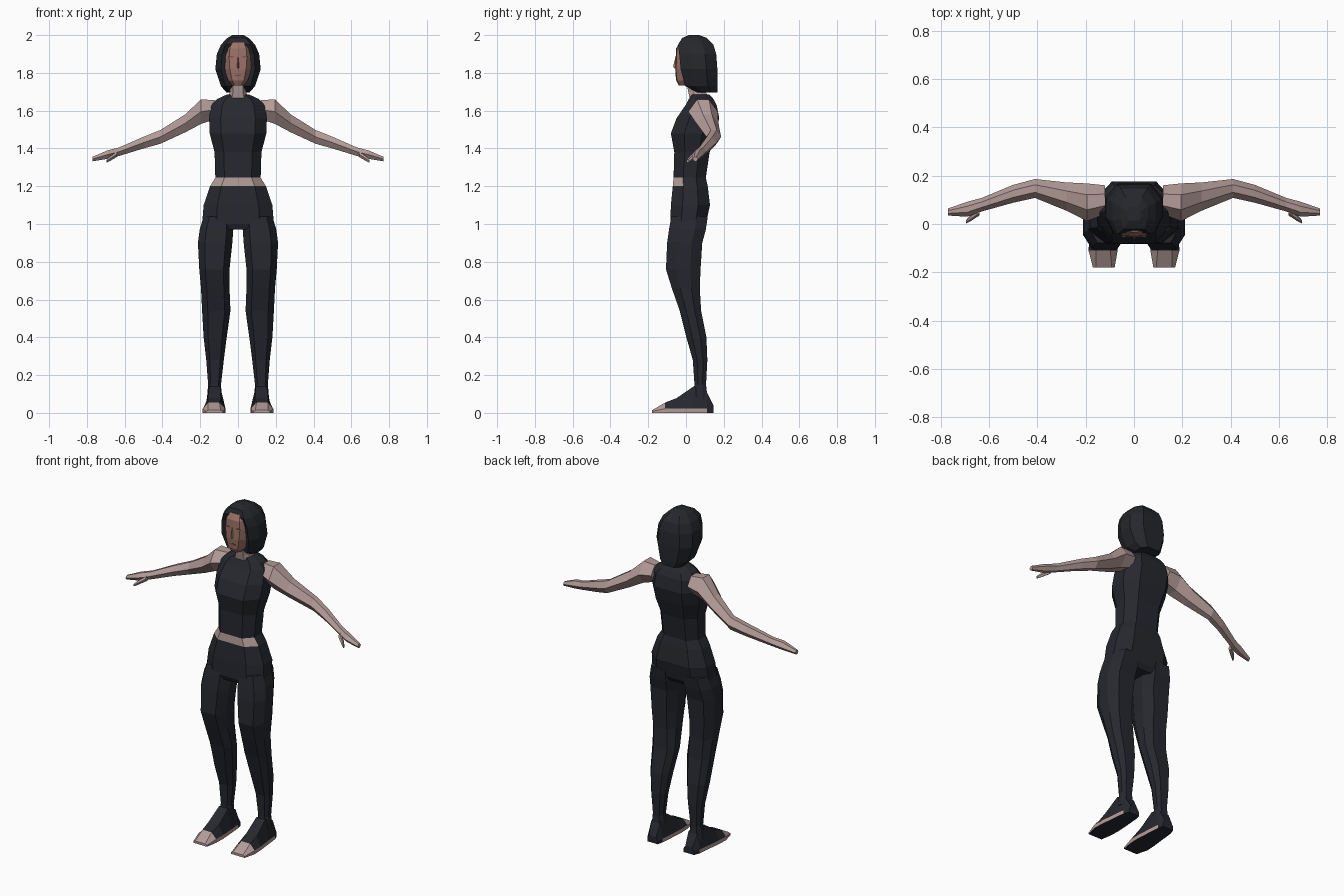
import bpy, bmesh
from mathutils import Vector


def material(name, rgb):
    m = bpy.data.materials.new(name)
    m.diffuse_color = (*rgb, 1)
    return m


DARK = material("dark cloth", (0.019, 0.021, 0.028))
HAIR = material("dark hair", (0.018, 0.020, 0.025))
SKIN = material("skin", (0.45, 0.33, 0.31))
FACE = material("face skin", (0.33, 0.17, 0.135))
LIPS = material("lips", (0.20, 0.085, 0.075))


def loft(name, rings, mats, rule=None):
    """Skin a list of equal-length point rings, cap both ends."""
    bm = bmesh.new()
    vs = [[bm.verts.new(p) for p in ring] for ring in rings]
    n = len(vs[0])
    for a, b in zip(vs, vs[1:]):
        for i in range(n):
            bm.faces.new((a[i], a[(i + 1) % n], b[(i + 1) % n], b[i]))
    bm.faces.new(vs[0])
    bm.faces.new(vs[-1])
    bmesh.ops.recalc_face_normals(bm, faces=bm.faces)
    bm.normal_update()
    for f in bm.faces:
        if rule:
            f.material_index = rule(f.calc_center_median(), f.normal)
    me = bpy.data.meshes.new(name)
    bm.to_mesh(me)
    bm.free()
    for m in mats:
        me.materials.append(m)
    ob = bpy.data.objects.new(name, me)
    bpy.context.collection.objects.link(ob)
    return ob


def ring(z, x0, x1, yf, yb, push=0.0, k=0.6):
    """Horizontal ten-point rounded section; push sinks the front middle."""
    cx, hw, d = (x0 + x1) / 2, (x1 - x0) / 2, yb - yf
    pts = [(0, yf + push), (k, yf), (1, yf + .3 * d), (1, yb - .3 * d), (.6, yb),
           (0, yb), (-.6, yb), (-1, yb - .3 * d), (-1, yf + .3 * d), (-k, yf)]
    return [(cx + hw * u, y, z) for u, y in pts]


def arm_ring(x, y0, y1, z0, z1):
    """Vertical six-point section across an arm."""
    ym, zm, h = (y0 + y1) / 2, (z0 + z1) / 2, (y1 - y0) * .2
    return [(x, y0, zm), (x, ym - h, z0), (x, ym + h, z0),
            (x, y1, zm), (x, ym + h, z1), (x, ym - h, z1)]


def foot_ring(y, x0, x1, top, inset):
    low = min(.022, top * .6)
    return [(x0, y, 0), (x1, y, 0), (x1, y, low),
            (x1 - inset, y, top), (x0 + inset, y, top), (x0, y, low)]


def pair(name, rings, mats, rule=None):
    for side, s in (("right", 1), ("left", -1)):
        loft(side + "_" + name, [[(s * x, y, z) for x, y, z in r] for r in rings], mats, rule)


# Torso: trousers, bare midriff at the front, sleeveless top
torso = [(.972, .11, -.07, .085), (1.0, .19, -.083, .105), (1.1, .182, -.08, .127),
         (1.2, .148, -.07, .115), (1.245, .12, -.066, .105), (1.38, .124, -.062, .125),
         (1.48, .15, -.08, .158), (1.56, .153, -.05, .176), (1.63, .14, -.002, .162),
         (1.662, .11, .015, .145), (1.685, .06, .03, .125)]
loft("torso", [ring(z, -w, w, f, b) for z, w, f, b in torso], [DARK, SKIN],
     lambda c, n: int(1.2 < c.z < 1.245 and n.y < -.5))

# Legs
legs = [(1.04, .03, .182, -.078, .115), (.97, .025, .203, -.09, .105),
        (.9, .03, .212, -.1, .086), (.76, .045, .205, -.106, .077),
        (.66, .045, .196, -.075, .073), (.54, .04, .19, -.033, .08),
        (.4, .06, .182, .002, .108), (.28, .075, .168, .036, .113),
        (.15, .09, .158, .045, .106), (.07, .085, .165, .03, .115)]
pair("leg", [ring(*r) for r in legs], [DARK])

# Feet: dark shoe with bare toes and a pale edge along the sole
feet = [(.145, .085, .155, .04, .012), (.11, .078, .168, .11, .015),
        (.04, .072, .175, .14, .022), (-.05, .066, .185, .078, .025),
        (-.11, .068, .188, .055, .03), (-.18, .08, .17, .014, .012)]
pair("foot", [foot_ring(*r) for r in feet], [DARK, SKIN],
     lambda c, n: int(n.z > -.5 and (c.y < -.1 or (c.z < .02 and c.y < .1))))

# Arms, hands and thumbs
arms = [(.12, .04, .16, 1.555, 1.655), (.195, .012, .168, 1.53, 1.66),
        (.28, .055, .172, 1.485, 1.58), (.41, .108, .186, 1.425, 1.498),
        (.5, .088, .162, 1.4, 1.462), (.63, .052, .108, 1.36, 1.405),
        (.69, .03, .092, 1.345, 1.39), (.77, .035, .064, 1.332, 1.356)]
pair("arm", [arm_ring(*r) for r in arms], [SKIN])
thumb = [(.64, .035, .07, 1.355, 1.385), (.675, .012, .04, 1.335, 1.36),
         (.695, .002, .016, 1.325, 1.342)]
pair("thumb", [arm_ring(*r) for r in thumb], [SKIN])

# Neck
loft("neck", [ring(z, -w, w, f, b) for z, w, f, b in
              [(1.66, .055, .02, .12), (1.7, .043, .012, .105), (1.77, .045, .0, .1)]], [SKIN])

# Face
face = [(1.733, .028, -.035, .04), (1.76, .052, -.048, .06), (1.82, .072, -.053, .08),
        (1.88, .078, -.05, .08), (1.93, .072, -.048, .08), (1.962, .05, -.03, .07)]
loft("face", [ring(z, -w, w, f, b, -.004) for z, w, f, b in face], [FACE])

# Nose
loft("nose", [[(-w, -.04, z), (w, -.04, z), (0, y, z)] for z, w, y in
              [(1.822, .016, -.057), (1.832, .015, -.068), (1.885, .007, -.056)]], [FACE])


# Mouth and eye slits as thin plates
def plate(name, x, z, w, h, y, mat):
    loft(name, [[(x - w, yy, z), (x, yy, z - h), (x + w, yy, z), (x, yy, z + h)]
                for yy in (y, y + .006)], [mat])


plate("mouth", 0, 1.787, .024, .006, -.056, LIPS)
for s in (-1, 1):
    plate("eye", s * .034, 1.885, .018, .004, -.0545, LIPS)

# Hair: bob with a recessed front around the face
hair = [(1.697, .062, .06, .166, .0), (1.73, .09, -.005, .168, .03),
        (1.82, .12, -.028, .166, .04), (1.9, .112, -.036, .16, .04),
        (1.95, .09, -.042, .145, .012), (1.985, .056, -.02, .11, .0),
        (2.0, .03, .015, .07, .0)]
loft("hair", [ring(z, -w, w, f, b, p, .75) for z, w, f, b, p in hair], [HAIR])
